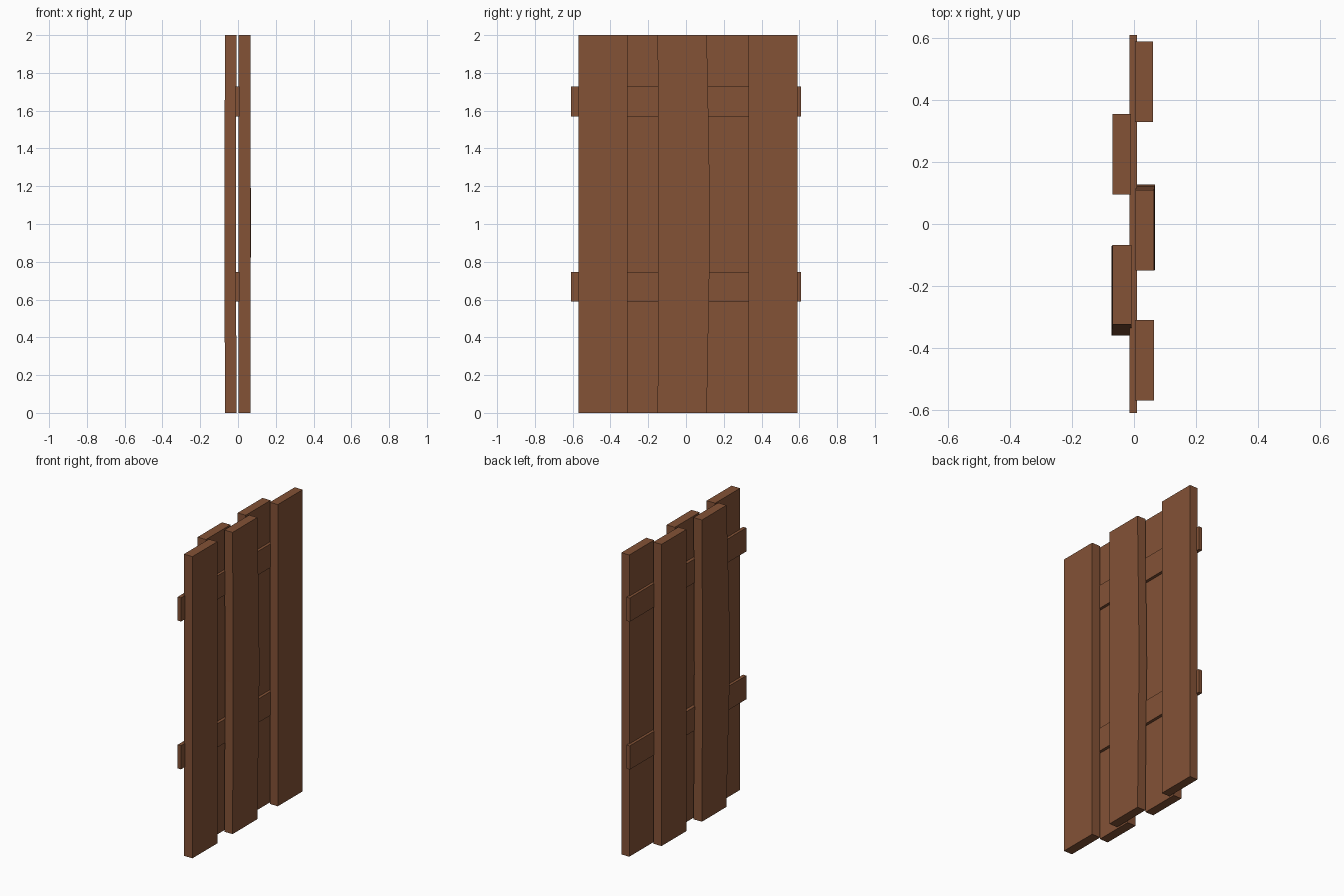
import bpy
import bmesh

cube = bpy.data.objects.get("Cube")
if cube:
    bpy.data.objects.remove(cube, do_unlink=True)

# Single brown wood colour
wood = bpy.data.materials.new("brown wood")
wood.use_nodes = True
colour = (0.23, 0.085, 0.037, 1)
wood.diffuse_color = colour
wood.node_tree.nodes["Principled BSDF"].inputs["Base Color"].default_value = colour

# Height of each plank section and how strongly the wood bows there
SECTIONS = [(0, 0), (0.68, 0.7), (1.0, 1), (1.46, 0.6), (2, 0)]
STRAIGHT = [(0, 0), (2, 0)]


def board(name, x, y, sections, bow_x=0, bow_low=0, bow_high=0):
    """Loft a rectangular board upwards, shifting its sides by the bow."""
    bm = bmesh.new()
    rings = []
    for z, k in sections:
        x0, x1 = x[0] + bow_x * k, x[1] + bow_x * k
        y0, y1 = y[0] + bow_low * k, y[1] + bow_high * k
        rings.append([bm.verts.new((px, py, z)) for px, py in
                      ((x0, y0), (x1, y0), (x1, y1), (x0, y1))])
    for a, b in zip(rings, rings[1:]):
        for i in range(4):
            j = (i + 1) % 4
            bm.faces.new((a[i], a[j], b[j], b[i]))
    bm.faces.new(rings[0][::-1])
    bm.faces.new(rings[-1])
    mesh = bpy.data.meshes.new(name)
    bm.to_mesh(mesh)
    bm.free()
    mesh.materials.append(wood)
    obj = bpy.data.objects.new(name, mesh)
    bpy.context.collection.objects.link(obj)


# Three planks on one side of the rails
board("outer_plank_near", (0.003, 0.065), (-0.57, -0.31), STRAIGHT)
board("outer_plank_middle", (0.005, 0.065), (-0.15, 0.11), SECTIONS, 0.003, 0.003, 0.018)
board("outer_plank_far", (0.003, 0.061), (0.33, 0.59), STRAIGHT)

# Two planks on the other side, covering the gaps
board("inner_plank_near", (-0.069, -0.008), (-0.325, -0.068), SECTIONS, -0.003, -0.035, -0.003)
board("inner_plank_far", (-0.069, -0.01), (0.095, 0.355), STRAIGHT)

# Horizontal rails between the two layers
for name, z in (("lower_rail", 0.59), ("upper_rail", 1.57)):
    board(name, (-0.015, 0.009), (-0.61, 0.61), [(z, 0), (z + 0.157, 0)])
